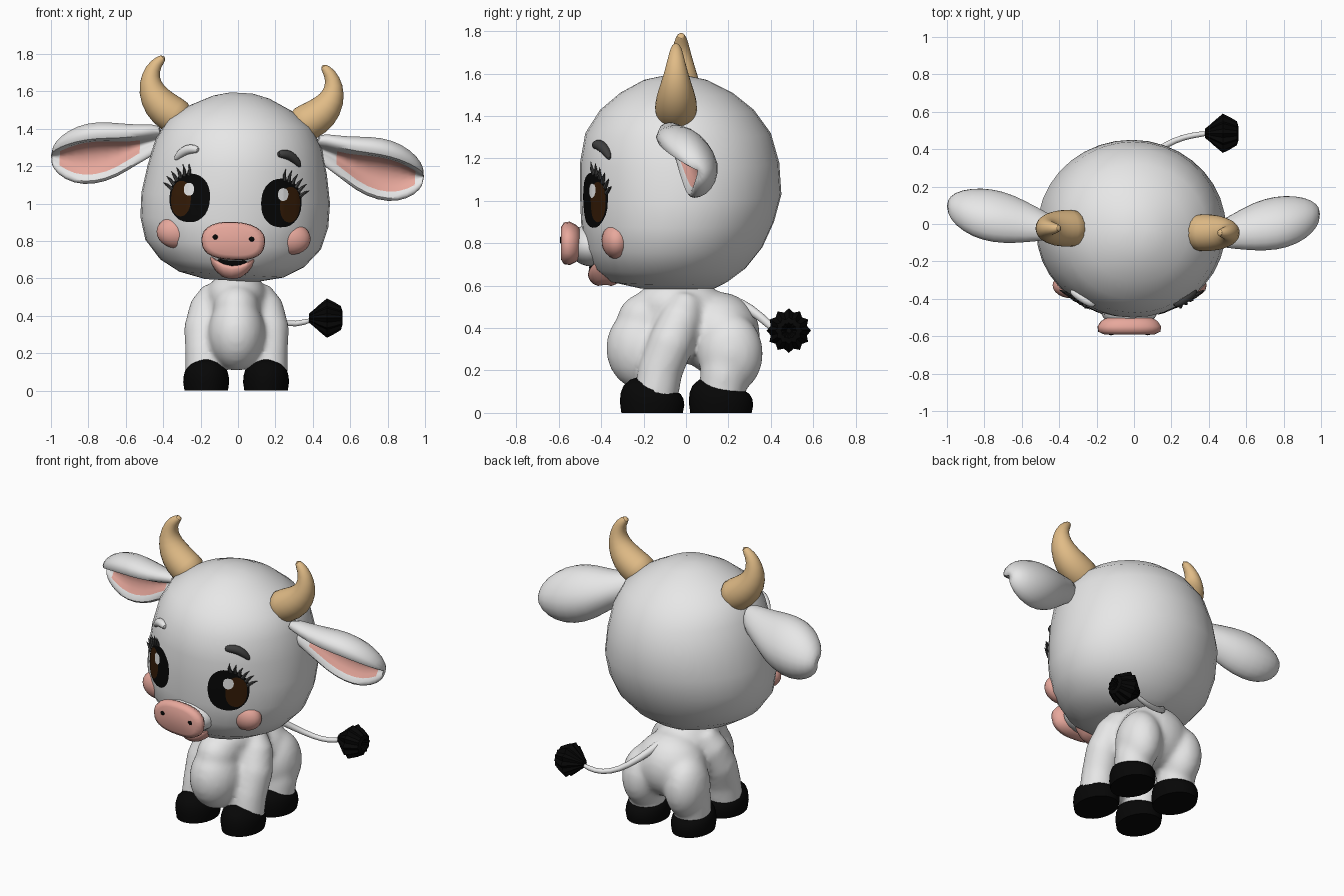
import bpy, bmesh
from math import sin, cos, pi, radians, copysign
from mathutils import Vector, Matrix
from mathutils.bvhtree import BVHTree

cube = bpy.data.objects.get("Cube")
if cube:
    bpy.data.objects.remove(cube, do_unlink=True)


def material(name, rgb):
    m = bpy.data.materials.new(name)
    m.use_nodes = True
    m.diffuse_color = (*rgb, 1)
    node = next(n for n in m.node_tree.nodes if n.type == "BSDF_PRINCIPLED")
    node.inputs["Base Color"].default_value = (*rgb, 1)
    return m


WHITE = material("white_coat", (0.82, 0.82, 0.82))
PINK = material("soft_pink", (0.82, 0.4, 0.34))
TAN = material("horn_tan", (0.75, 0.5, 0.24))
BLACK = material("black", (0.002, 0.002, 0.002))
BROWN = material("iris_brown", (0.035, 0.011, 0.002))
GREY = material("brow_grey", (0.05, 0.05, 0.05))

# The head and everything on it leans slightly to one side
PIVOT = Matrix.Translation((0, 0, 1.25))
LEAN = PIVOT @ Matrix.Rotation(radians(3.2), 4, "Y") @ PIVOT.inverted()


def finish(name, bm, mats, lean=False, subsurf=0, angle=55):
    bmesh.ops.recalc_face_normals(bm, faces=bm.faces)
    mesh = bpy.data.meshes.new(name)
    bm.to_mesh(mesh)
    bm.free()
    for m in mats:
        mesh.materials.append(m)
    obj = bpy.data.objects.new(name, mesh)
    bpy.context.collection.objects.link(obj)
    if lean:
        obj.matrix_world = LEAN
    bpy.ops.object.select_all(action="DESELECT")
    obj.select_set(True)
    bpy.context.view_layer.objects.active = obj
    bpy.ops.object.shade_smooth_by_angle(angle=radians(angle))
    if subsurf:
        mod = obj.modifiers.new("Subdivision", "SUBSURF")
        mod.levels = mod.render_levels = subsurf
    return obj


def skin(bm, rings, rule=None):
    """Join equal rings of points into a capped surface."""
    loops = [[bm.verts.new(p) for p in ring] for ring in rings]
    n = len(loops[0])
    for i in range(len(loops) - 1):
        for j in range(n):
            k = (j + 1) % n
            f = bm.faces.new((loops[i][j], loops[i][k], loops[i + 1][k], loops[i + 1][j]))
            if rule:
                f.material_index = rule(i, j)
    bm.faces.new(loops[0])
    bm.faces.new(loops[-1])


def circle(n, power=1):
    """Unit circle; a power below one makes it squarer."""
    angles = [2 * pi * i / n for i in range(n)]
    return [tuple(copysign(abs(v) ** power, v) for v in (cos(a), sin(a))) for a in angles]


def tube(bm, path, radii, n=12):
    pts = [Vector(p) for p in path]
    rings = []
    side = None
    for i, p in enumerate(pts):
        t = (pts[min(i + 1, len(pts) - 1)] - pts[max(i - 1, 0)]).normalized()
        if side is None:
            side = t.orthogonal()
        side = (side - t * side.dot(t)).normalized()
        up = t.cross(side)
        rings.append([p + (side * c + up * s) * radii[i] for c, s in circle(n)])
    skin(bm, rings)


def ball(bm, c, r, seg=24):
    bmesh.ops.create_uvsphere(bm, u_segments=seg, v_segments=seg // 2, radius=1,
                              matrix=Matrix.Translation(c) @ Matrix.Diagonal((*r, 1)))


def ball_part(name, c, r, mat):
    bm = bmesh.new()
    ball(bm, c, r)
    return finish(name, bm, [mat], True)


def tube_part(name, path, radii, mat, lean=True, n=12, subsurf=1):
    bm = bmesh.new()
    tube(bm, path, radii, n)
    return finish(name, bm, [mat], lean, subsurf)


# Head: stacked ovals (height, half width, front, back)
head_rows = [(.588, .14, -.22, .14), (.62, .28, -.36, .2), (.68, .385, -.435, .28),
             (.78, .47, -.48, .36), (.9, .503, -.495, .415), (1.03, .505, -.5, .45),
             (1.18, .48, -.5, .44), (1.32, .445, -.475, .4), (1.43, .385, -.405, .32),
             (1.51, .275, -.31, .22), (1.57, .15, -.2, .1), (1.592, .06, -.1, 0)]
bm = bmesh.new()
skin(bm, [[(w * c, (f + b) / 2 + (b - f) / 2 * s, z) for c, s in circle(36)]
          for z, w, f, b in head_rows])
bmesh.ops.triangulate(bm, faces=bm.faces)
bmesh.ops.recalc_face_normals(bm, faces=bm.faces)
bm.normal_update()
tree = BVHTree.FromBMesh(bm)
finish("head", bm, [WHITE], True, angle=80)


def on_face(x, z, lift):
    loc, normal, _, _ = tree.ray_cast(Vector((x, -2, z)), Vector((0, 1, 0)))
    return loc + normal * lift


def plate(name, cx, cz, rx, rz, lift, mat):
    """Thin oval that follows the face."""
    bm = bmesh.new()
    rings = [[bm.verts.new(on_face(cx + rx * k / 6 * c, cz + rz * k / 6 * s, lift))
              for c, s in circle(28, .9)] for k in range(1, 7)]
    bm.faces.new(rings[0])
    for a, b in zip(rings, rings[1:]):
        for j in range(28):
            k = (j + 1) % 28
            bm.faces.new((a[j], a[k], b[k], b[j]))
    return finish(name, bm, [mat], True)


# Ear cross-section: rounded back, hollow front, top edge rolled forward
ear_cut = [(-.3, 1), (.3, .92), (.75, .55), (1, 0), (.75, -.55), (.25, -.92), (-.2, -1.02),
           (-.4, -.9), (-.2, -.74), (.2, -.35), (.2, .2), (-.4, .4), (-1.1, .36), (-.95, .82)]
# Stations along the ear: x, y, z, half depth, half height, hollow size
ear_rows = [(.4, -.04, 1.335, .05, .075, .4), (.53, -.01, 1.29, .09, .105, .4),
            (.64, .02, 1.25, .125, .15, .85), (.76, .04, 1.23, .14, .175, 1),
            (.87, .055, 1.215, .125, .16, .95), (.96, .07, 1.205, .085, .105, .5),
            (1.0, .075, 1.2, .03, .04, .4)]


def ear_ring(side, x, y, z, d, h, hollow):
    ring = []
    for j, (a, b) in enumerate(ear_cut):
        if 8 <= j <= 11:
            b = (b + .1) * hollow - .1
        ring.append((side * x, y - .02 * side + d * a - .2 * h * b, z + h * b))
    return ring


for side, label in ((1, "left"), (-1, "right")):
    # Ears with pink hollows
    bm = bmesh.new()
    skin(bm, [ear_ring(side, *row) for row in ear_rows],
         lambda i, j: int(8 <= j <= 10 and 1 <= i <= 4))
    finish(label + "_ear", bm, [WHITE, PINK], True, 1, 80)

    # Horns
    horn = [(.29, 1.42), (.365, 1.455), (.44, 1.51), (.487, 1.585), (.494, 1.66), (.467, 1.725), (.42, 1.765)]
    tube_part(label + "_horn", [(side * x, -.035 - .012 * side, z) for x, z in horn],
              [.1, .104, .097, .073, .05, .034, .018], TAN, n=14)

    # Eyes
    ex, ez = side * .243, 1.017
    plate(label + "_eye", ex, ez, .107, .13, .005, BLACK)
    plate(label + "_iris", ex + side * .045, ez - .007, .052, .095, .007, BROWN)
    plate(label + "_eye_glint", ex + side * .005, ez + .045, .027, .034, .009, WHITE)

    # Lashes fan from the outer top of the eye
    for i in range(6):
        a = radians(18 + 13 * i)
        b = a + .1
        base = on_face(ex + side * .1 * cos(a), ez + .122 * sin(a), .004)
        mid = on_face(ex + side * .125 * cos(b), ez + .147 * sin(b), .014)
        tip = on_face(ex + side * .145 * cos(b), ez + .178 * sin(b), .024)
        tube_part(f"{label}_lash_{i + 1}", (base, mid, tip), (.011, .008, .001), GREY, n=6, subsurf=0)

    # Brows, one dark and one coat-coloured
    brow = [(.208, 1.272), (.235, 1.28), (.272, 1.274), (.31, 1.247), (.335, 1.212)]
    tube_part(label + "_brow", [on_face(side * x, z, .004) for x, z in brow],
              (.015, .027, .03, .025, .01), GREY if side > 0 else WHITE, n=8)

    # Cheeks and nostrils
    ball_part(label + "_cheek", on_face(side * .335, .822, -.045), (.107, .07, .086), PINK)
    ball_part(label + "_nostril", (side * .098, -.583, .815), (.018, .012, .016), BLACK)

# Muzzle and snout pad
ball_part("muzzle", (0, -.44, .79), (.16, .12, .1), WHITE)
bm = bmesh.new()
pad = [(-.5, .12, .07), (-.52, .152, .088), (-.548, .17, .102), (-.576, .166, .098), (-.59, .135, .075)]
skin(bm, [[(rx * c * (1 + .06 * s), y, .8 + rz * s - .01 * c * c) for c, s in circle(28, .82)]
          for y, rx, rz in pad])
finish("snout", bm, [PINK], True, angle=70)

# Open mouth: pink lower lip bowl, corners raised, with a dark inside
bm = bmesh.new()
lip = [(.597, .05, .03), (.607, .085, .055), (.626, .112, .072), (.646, .128, .08), (.66, .128, .078),
       (.666, .118, .07), (.656, .1, .056), (.645, .06, .04)]
skin(bm, [[(rx * c, -.383 + ry * s, z + 3.8 * (rx * c) ** 2) for c, s in circle(24, .75)]
          for z, rx, ry in lip])
finish("lower_lip", bm, [PINK], True)
ball_part("mouth_inside", (0, -.412, .685), (.092, .045, .038), BLACK)

# Body: overlapping masses fused into one skin
bm = bmesh.new()
ball(bm, (0, 0, .43), (.19, .22, .2))
ball(bm, (0, -.05, .51), (.16, .19, .13))
ball(bm, (0, -.2, .305), (.152, .178, .2))
ball(bm, (0, -.18, .44), (.125, .145, .13))
ball(bm, (0, .16, .37), (.22, .19, .2))
for side in (1, -1):
    ball(bm, (side * .15, .21, .28), (.125, .155, .19))
    tube(bm, [(side * .11, .01, .54), (side * .15, -.02, .45), (side * .175, -.07, .33),
              (side * .168, -.12, .2), (side * .165, -.15, .05)], [.07, .1, .108, .106, .108], 16)
    tube(bm, [(side * .15, .2, .32), (side * .16, .18, .18), (side * .158, .165, .05)],
         [.11, .115, .108], 16)
body = finish("body", bm, [WHITE], angle=180)
body.location.x = -.008
remesh = body.modifiers.new("Fuse", "REMESH")
remesh.mode = "VOXEL"
remesh.voxel_size = .016
remesh.use_smooth_shade = True
soften = body.modifiers.new("Soften", "SMOOTH")
soften.factor = .5
soften.iterations = 12

# Hooves, higher at the toe
hoof_rows = [(0, .116, .145), (.045, .123, .152), (.08, .12, .148), (.108, .112, .135),
             (.132, .088, .105), (.145, .05, .06)]
for end, y in (("front", -.16), ("back", .165)):
    for side, label in ((1, "left"), (-1, "right")):
        bm = bmesh.new()
        skin(bm, [[(side * .16 - .01 + rx * c, y + ry * s, z * (1 - .18 * s)) for c, s in circle(28)]
                  for z, rx, ry in hoof_rows])
        finish(f"{end}_{label}_hoof", bm, [BLACK])

# Tail and fluted tuft
tube_part("tail", [(0, .2, .54), (.04, .31, .49), (.13, .4, .41), (.22, .45, .365),
                   (.31, .475, .352), (.4, .485, .38)],
          [.03, .024, .019, .017, .016, .016], WHITE, lean=False, n=10)
bm = bmesh.new()
tuft = [(.38, .025), (.405, .045), (.435, .072), (.475, .105), (.51, .088), (.55, .064), (.558, .038), (.53, .012)]
skin(bm, [[(x, .485 + r * c * (1 - .16 * (j % 2)), .388 + r * s * (1 - .16 * (j % 2)))
           for j, (c, s) in enumerate(circle(24))] for x, r in tuft])
finish("tail_tuft", bm, [BLACK], angle=30)
